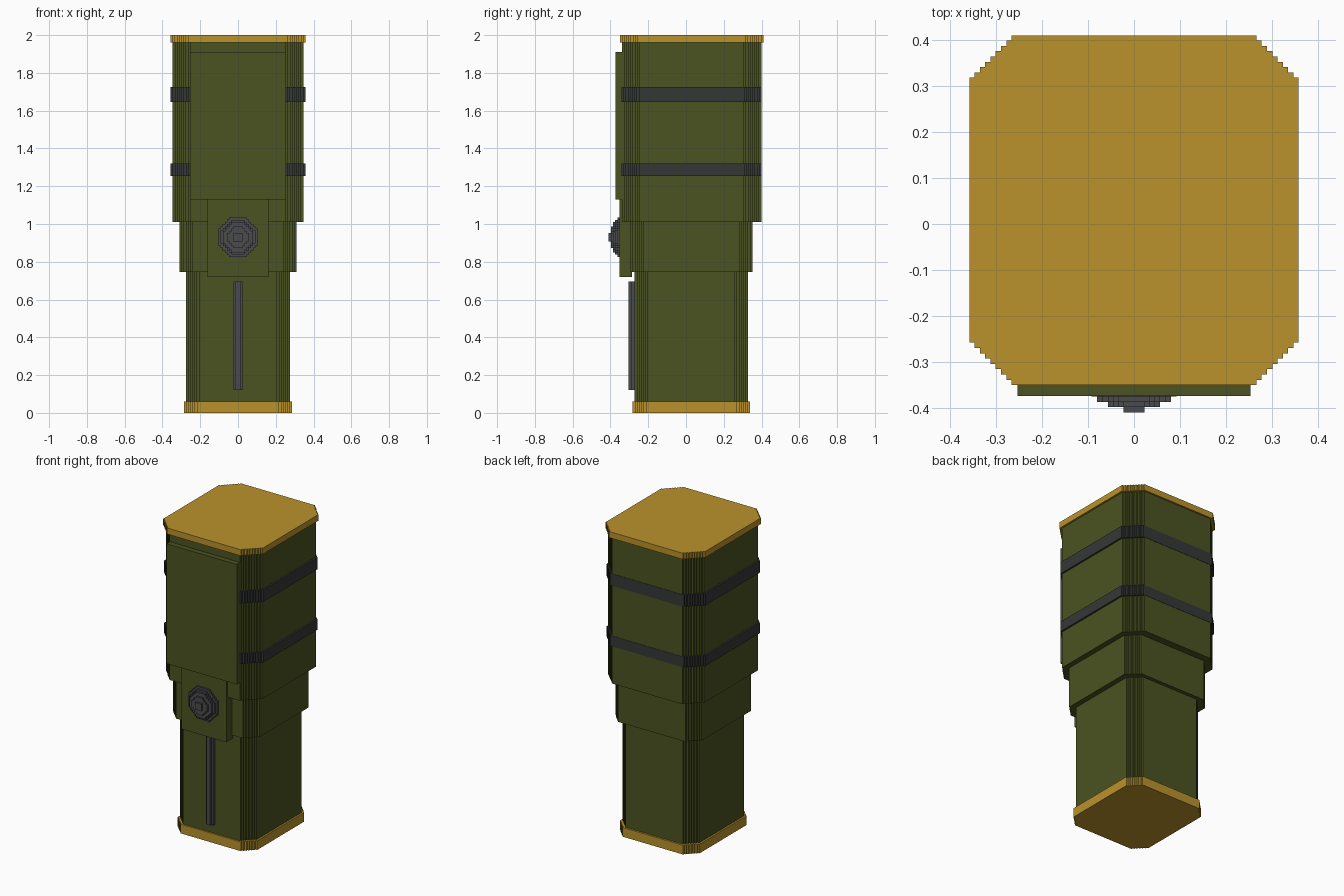
import bpy
import bmesh
from mathutils import Vector

STEP = 0.0115  # size of one corner stair

default = bpy.data.objects.get("Cube")
if default:
    bpy.data.objects.remove(default, do_unlink=True)


def material(name, rgb):
    mat = bpy.data.materials.new(name)
    mat.use_nodes = True
    color = (*rgb, 1.0)
    mat.diffuse_color = color
    mat.node_tree.nodes["Principled BSDF"].inputs["Base Color"].default_value = color
    return mat


olive = material("olive green", (0.070, 0.086, 0.0145))
gold = material("gold", (0.491, 0.290, 0.025))
steel = material("steel grey", (0.070, 0.070, 0.076))
dark = material("dark strap", (0.036, 0.038, 0.038))


def stepped_outline(half_u, half_v, steps):
    """Rectangle whose four corners are cut away as small stairs."""
    quarter = []
    for i in range(steps + 1):
        u = half_u - i * STEP
        v = half_v - (steps - i) * STEP
        quarter.append((u, v))
        if i < steps:
            quarter.append((u - STEP, v))
    flip = quarter[::-1]
    return (quarter + [(-u, v) for u, v in flip]
            + [(-u, -v) for u, v in quarter] + [(u, -v) for u, v in flip])


def prism(name, x, y, z, mat, steps=0, along="z"):
    """Extrude a stepped outline through the box given by x, y and z ranges."""
    lo, hi = Vector((x[0], y[0], z[0])), Vector((x[1], y[1], z[1]))
    mid, half = (lo + hi) / 2, (hi - lo) / 2
    bm = bmesh.new()
    if along == "z":
        pts = [(u, v, -half.z) for u, v in stepped_outline(half.x, half.y, steps)]
        depth = Vector((0, 0, 2 * half.z))
    else:
        pts = [(u, -half.y, v) for u, v in stepped_outline(half.x, half.z, steps)]
        depth = Vector((0, 2 * half.y, 0))
    face = bm.faces.new([bm.verts.new(p) for p in pts])
    grown = bmesh.ops.extrude_face_region(bm, geom=[face], use_keep_orig=True)
    moved = [g for g in grown["geom"] if isinstance(g, bmesh.types.BMVert)]
    bmesh.ops.translate(bm, verts=moved, vec=depth)
    bmesh.ops.recalc_face_normals(bm, faces=bm.faces)
    mesh = bpy.data.meshes.new(name)
    bm.to_mesh(mesh)
    bm.free()
    mesh.materials.append(mat)
    obj = bpy.data.objects.new(name, mesh)
    obj.location = mid
    bpy.context.collection.objects.link(obj)
    return obj


def both(r):
    return (-r, r)


# Telescoping case with its end caps
prism("bottom_cap", both(0.287), (-0.282, 0.340), (0, 0.06), gold, 6)
prism("lower_body", both(0.276), (-0.272, 0.328), (0.06, 0.75), olive, 6)
prism("middle_collar", both(0.311), (-0.294, 0.352), (0.745, 1.02), olive, 6)
prism("upper_body", both(0.346), (-0.340, 0.399), (1.01, 1.96), olive, 8)
prism("top_cap", both(0.358), (-0.350, 0.410), (1.96, 2.0), gold, 8)

# Straps around the upper body
for label, z in (("lower", (1.253, 1.320)), ("upper", (1.647, 1.725))):
    prism(label + "_strap", both(0.357), (-0.342, 0.401), z, dark, 8)

# Front panel and lock plate
prism("front_panel", both(0.253), (-0.374, -0.330), (1.13, 1.91), olive)
prism("lock_plate", both(0.162), (-0.351, -0.286), (0.72, 1.13), olive)

# Domed button built from shrinking octagonal layers
layers = ((0.104, -0.363, 5), (0.092, -0.375, 5), (0.080, -0.387, 4),
          (0.057, -0.398, 3), (0.023, -0.410, 0))
back = -0.345
for n, (r, front, steps) in enumerate(layers):
    prism("button_layer_%d" % (n + 1), both(r), (front, back),
          (0.93 - r, 0.93 + r), steel, steps, along="y")
    back = front

# Slim rail on the lower body
prism("rail_base", both(0.025), (-0.292, -0.270), (0.12, 0.695), steel)
prism("rail_ridge", both(0.0125), (-0.304, -0.292), (0.12, 0.695), steel)
